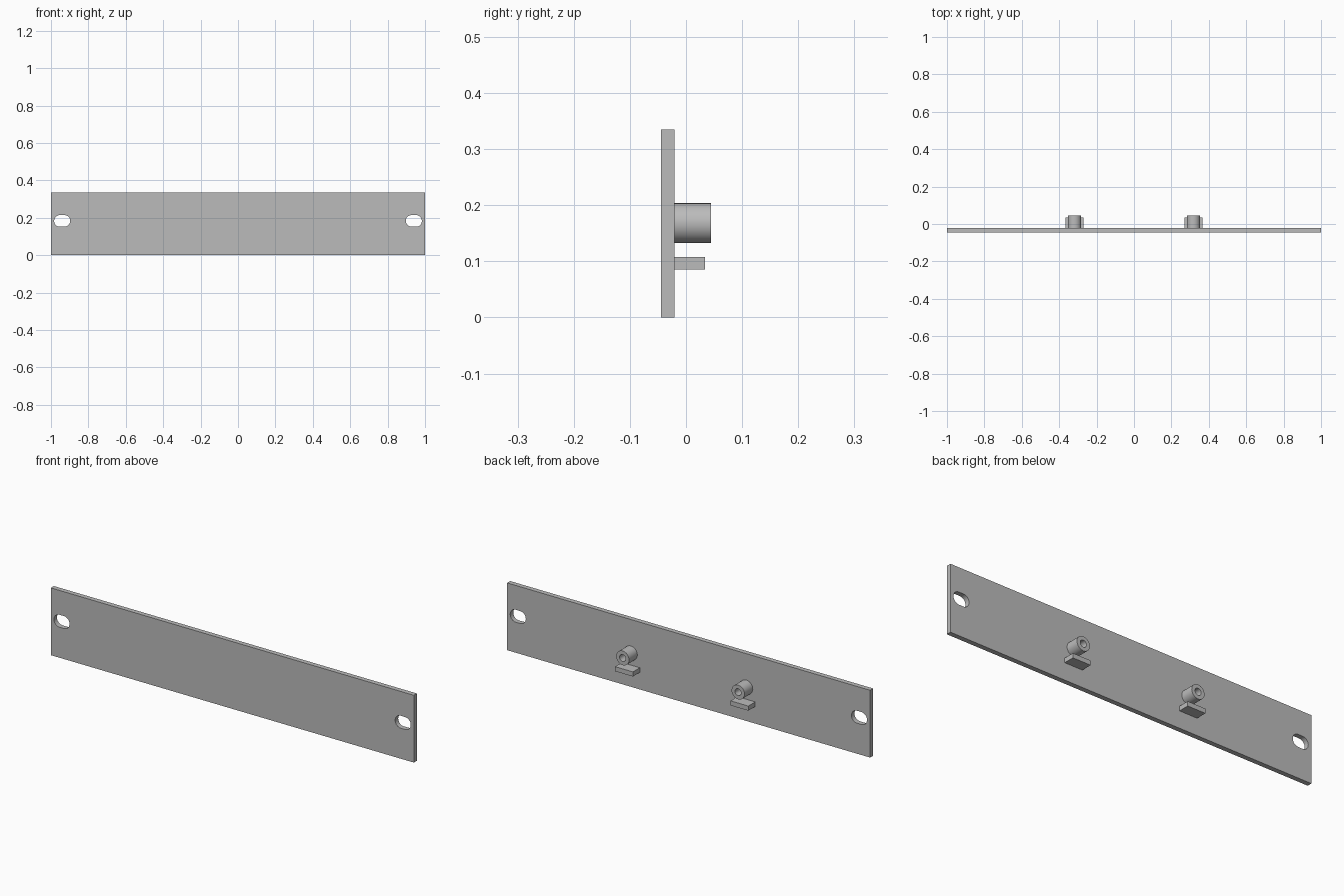
import bpy
from math import cos, sin, pi

cube = bpy.data.objects.get("Cube")
if cube:
    bpy.data.objects.remove(cube)

metal = bpy.data.materials.new("grey metal")
metal.use_nodes = True
GREY = (0.5, 0.5, 0.5, 1)
metal.diffuse_color = GREY
metal.node_tree.nodes["Principled BSDF"].inputs["Base Color"].default_value = GREY

PLATE_FRONT, PLATE_BACK = -0.0446, -0.0205
HEIGHT = 0.335


def rectangle(x0, x1, z0, z1):
    return [(x0, z0), (x1, z0), (x1, z1), (x0, z1)]


def slot(cx, cz, radius, straight=0.0, steps=16):
    """Round-ended outline; a circle when straight is zero."""
    points = []
    for side in (1, -1):
        for i in range(steps + (straight > 0)):
            a = -pi / 2 + pi * i / steps
            points.append((cx + side * (straight + radius * cos(a)),
                           cz + side * radius * sin(a)))
    return points


def extrusion(name, outlines, y0, y1):
    """Extrude outlines along y; inner outlines become holes."""
    curve = bpy.data.curves.new(name + " profile", "CURVE")
    curve.dimensions = "2D"
    curve.fill_mode = "BOTH"
    curve.extrude = (y1 - y0) / 2
    for outline in outlines:
        spline = curve.splines.new("POLY")
        spline.points.add(len(outline) - 1)
        for point, (x, z) in zip(spline.points, outline):
            point.co = (x, z, 0, 1)
        spline.use_cyclic_u = True
    obj = bpy.data.objects.new(name, curve)
    bpy.context.collection.objects.link(obj)
    obj.location.y = (y0 + y1) / 2
    obj.rotation_euler.x = pi / 2
    bpy.ops.object.select_all(action="DESELECT")
    obj.select_set(True)
    bpy.context.view_layer.objects.active = obj
    bpy.ops.object.convert(target="MESH")
    obj = bpy.context.object
    # Weld caps to walls so that the rims shade sharply
    bpy.ops.object.mode_set(mode="EDIT")
    bpy.ops.mesh.select_all(action="SELECT")
    bpy.ops.mesh.remove_doubles(threshold=0.0001)
    bpy.ops.mesh.normals_make_consistent(inside=False)
    bpy.ops.object.mode_set(mode="OBJECT")
    bpy.ops.object.shade_smooth_by_angle()
    obj.data.materials.clear()
    obj.data.materials.append(metal)
    return obj


# Panel with a mounting slot at each end
extrusion("panel",
          [rectangle(-1, 1, 0, HEIGHT)]
          + [slot(s * 0.94, 0.183, 0.031, 0.012) for s in (-1, 1)],
          PLATE_FRONT, PLATE_BACK)

# Hollow standoffs with a small ledge under each, on the back
for side, x in (("right", -0.318), ("left", 0.318)):
    extrusion(side + " standoff",
              [slot(x, 0.168, 0.0355), slot(x, 0.168, 0.017)],
              PLATE_BACK, 0.0446)
    extrusion(side + " ledge",
              [rectangle(x - 0.049, x + 0.049, 0.085, 0.108)],
              PLATE_BACK, 0.034)
